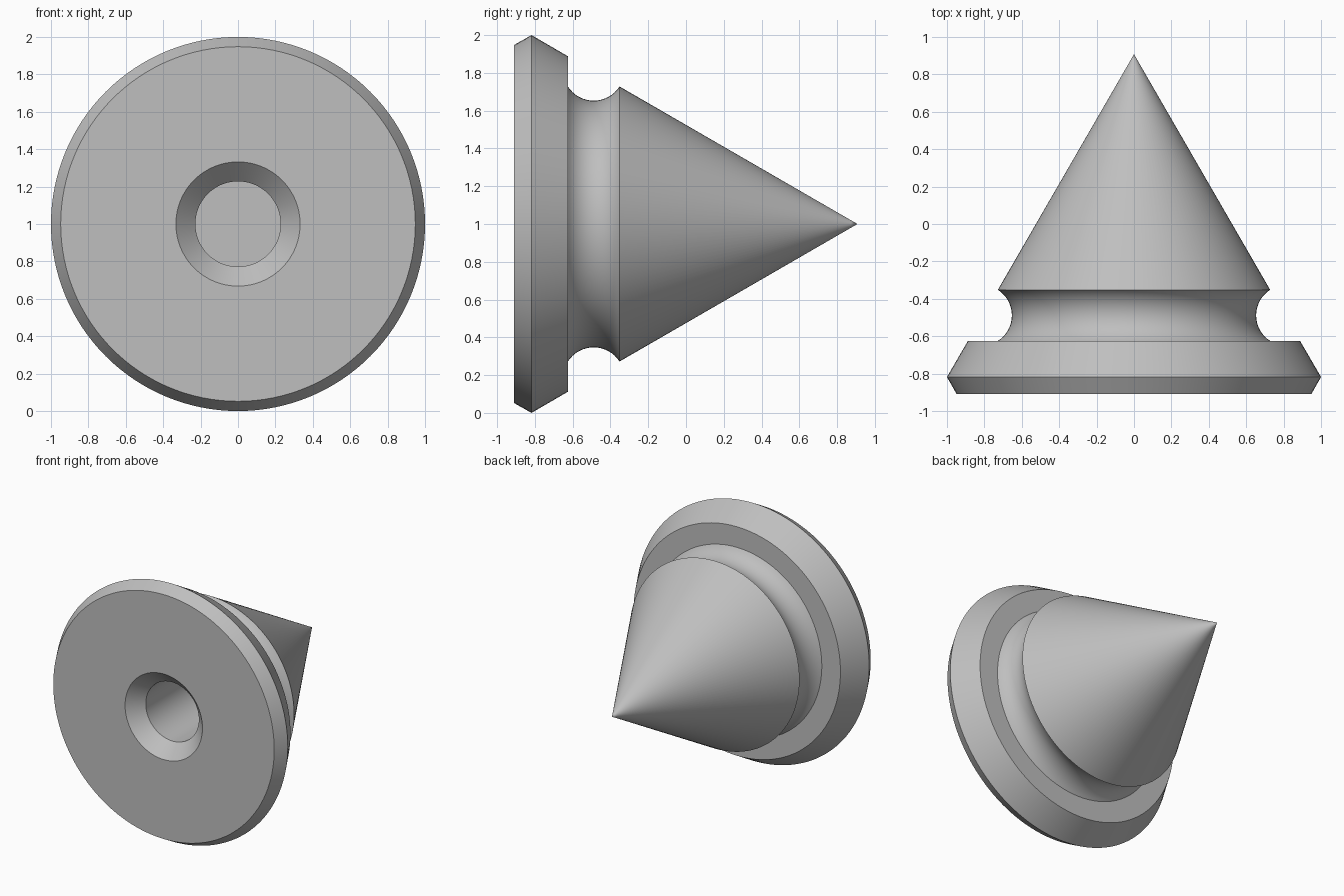
import bpy
import bmesh
from math import asin, cos, sin, pi, radians, hypot

cube = bpy.data.objects.get("Cube")
if cube:
    bpy.data.objects.remove(cube, do_unlink=True)

SEGMENTS = 128
AXIS_HEIGHT = 1.0

# Plain grey material
grey = bpy.data.materials.new("plain grey")
grey.use_nodes = True
colour = (0.52, 0.52, 0.52, 1.0)
grey.diffuse_color = colour
grey.node_tree.nodes["Principled BSDF"].inputs["Base Color"].default_value = colour


def groove(y_start, y_end, radius, depth, steps=16):
    """Points of a circular arc cut into the body, as (radius, y)."""
    half = (y_end - y_start) / 2
    arc = hypot(half, depth) ** 2 / (2 * depth)
    middle, centre = (y_start + y_end) / 2, radius - depth + arc
    sweep = asin(half / arc)
    angles = [sweep * (2 * i / steps - 1) for i in range(steps + 1)]
    return [(centre - arc * cos(a), middle + arc * sin(a)) for a in angles]


def lathe(name, profile):
    """Turn a (radius, y) profile, ending on the axis at both ends."""
    bm = bmesh.new()
    rings = []
    for radius, y in profile:
        count = SEGMENTS if radius > 0 else 1
        rings.append([bm.verts.new((radius * cos(2 * pi * i / SEGMENTS), y,
                                    radius * sin(2 * pi * i / SEGMENTS)))
                      for i in range(count)])
    for a, b in zip(rings, rings[1:]):
        for i in range(SEGMENTS):
            j = (i + 1) % SEGMENTS
            corners = [a[i % len(a)], a[j % len(a)], b[j % len(b)], b[i % len(b)]]
            bm.faces.new(list(dict.fromkeys(corners)))
    bmesh.ops.recalc_face_normals(bm, faces=bm.faces)
    mesh = bpy.data.meshes.new(name)
    bm.to_mesh(mesh)
    bm.free()
    mesh.materials.append(grey)
    obj = bpy.data.objects.new(name, mesh)
    obj.location.z = AXIS_HEIGHT
    bpy.context.collection.objects.link(obj)
    bpy.ops.object.select_all(action="DESELECT")
    obj.select_set(True)
    bpy.context.view_layer.objects.active = obj
    bpy.ops.object.shade_smooth_by_angle(angle=radians(25))
    return obj


# Blind bore with countersink, then the bevelled flange
bore = [(0, -0.1), (0.228, -0.1), (0.228, -0.805), (0.332, -0.91)]
flange = [(0.948, -0.91), (1.0, -0.818), (0.888, -0.625)]
# Round neck groove, then the pointed cone
neck = groove(-0.625, -0.352, 0.728, 0.075)
cone = [(0.02, 0.873), (0, 0.908)]

lathe("spike_body", bore + flange + neck + cone)
